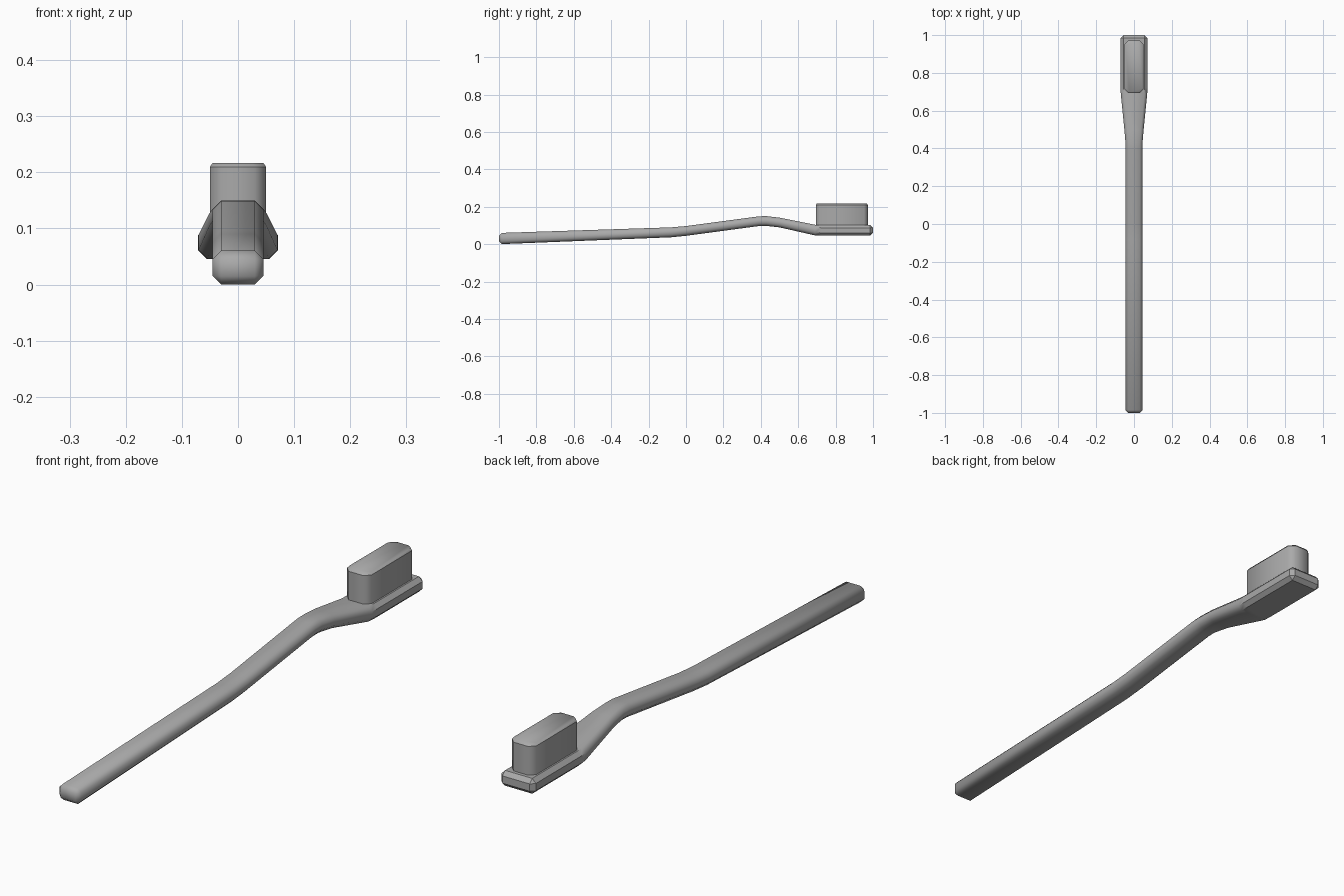
import bpy, bmesh

if "Cube" in bpy.data.objects:
    bpy.data.objects.remove(bpy.data.objects["Cube"])

# Dark grey plastic
grey = bpy.data.materials.new("dark_grey")
grey.diffuse_color = (0.4, 0.4, 0.4, 1.0)
grey.use_nodes = True
grey.node_tree.nodes["Principled BSDF"].inputs["Base Color"].default_value = grey.diffuse_color


def finish(name, bm, is_sharp, bevel=0.0):
    bmesh.ops.recalc_face_normals(bm, faces=bm.faces)
    mesh = bpy.data.meshes.new(name)
    bm.to_mesh(mesh)
    bm.free()
    mesh.materials.append(grey)
    ob = bpy.data.objects.new(name, mesh)
    bpy.context.collection.objects.link(ob)
    bpy.ops.object.select_all(action='DESELECT')
    ob.select_set(True)
    bpy.context.view_layer.objects.active = ob
    if bevel > 0:
        mod = ob.modifiers.new("edge_bevel", 'BEVEL')
        mod.width = bevel
        mod.segments = 1
        mod.limit_method = 'ANGLE'
        mod.angle_limit = 0.9
        bpy.ops.object.modifier_apply(modifier=mod.name)
    bpy.ops.object.shade_smooth_by_angle(angle=0.9)
    # Extra crisp rims
    bm = bmesh.new()
    bm.from_mesh(ob.data)
    for e in bm.edges:
        if is_sharp(e):
            e.smooth = False
    bm.to_mesh(ob.data)
    bm.free()
    return ob


# Handle and head: rectangular stations (y, half width, bottom z, top z)
stations = [
    (-1.00, 0.045, 0.000, 0.060),
    (-0.08, 0.045, 0.037, 0.090),
    (0.00, 0.045, 0.045, 0.097),
    (0.39, 0.045, 0.097, 0.149),
    (0.43, 0.045, 0.098, 0.150),
    (0.50, 0.051, 0.090, 0.142),
    (0.69, 0.070, 0.047, 0.104),
    (0.72, 0.071, 0.046, 0.103),
    (1.00, 0.071, 0.046, 0.103),
]
bm = bmesh.new()
rings = [[bm.verts.new(p) for p in ((-w, y, lo), (w, y, lo), (w, y, hi), (-w, y, hi))]
         for y, w, lo, hi in stations]
for a, b in zip(rings, rings[1:]):
    for i in range(4):
        j = (i + 1) % 4
        bm.faces.new((a[i], a[j], b[j], b[i]))
bm.faces.new(rings[0])
bm.faces.new(rings[-1])
finish("handle_and_head", bm,
       lambda e: min(v.co.y for v in e.verts) > 0.6 and e.calc_face_angle(0) > 0.6, 0.015)

# Bristle block: octagonal plan, extruded up with a small top chamfer
bm = bmesh.new()
cy, hx, hy, cut = 0.833, 0.05, 0.139, 0.02


def plan(inset, z):
    x, y = hx - inset, hy - inset
    pts = [(x, y - cut), (x - cut, y), (cut - x, y), (-x, y - cut),
           (-x, cut - y), (cut - x, -y), (x - cut, -y), (x, cut - y)]
    return [bm.verts.new((px, cy + py, z)) for px, py in pts]


loops = [plan(0, 0.075), plan(0, 0.210), plan(0.005, 0.217)]
for a, b in zip(loops, loops[1:]):
    for i in range(8):
        j = (i + 1) % 8
        bm.faces.new((a[i], a[j], b[j], b[i]))
bm.faces.new(loops[0])
bm.faces.new(loops[-1])
finish("bristles", bm, lambda e: all(abs(v.co.z - 0.210) < 1e-4 for v in e.verts))
